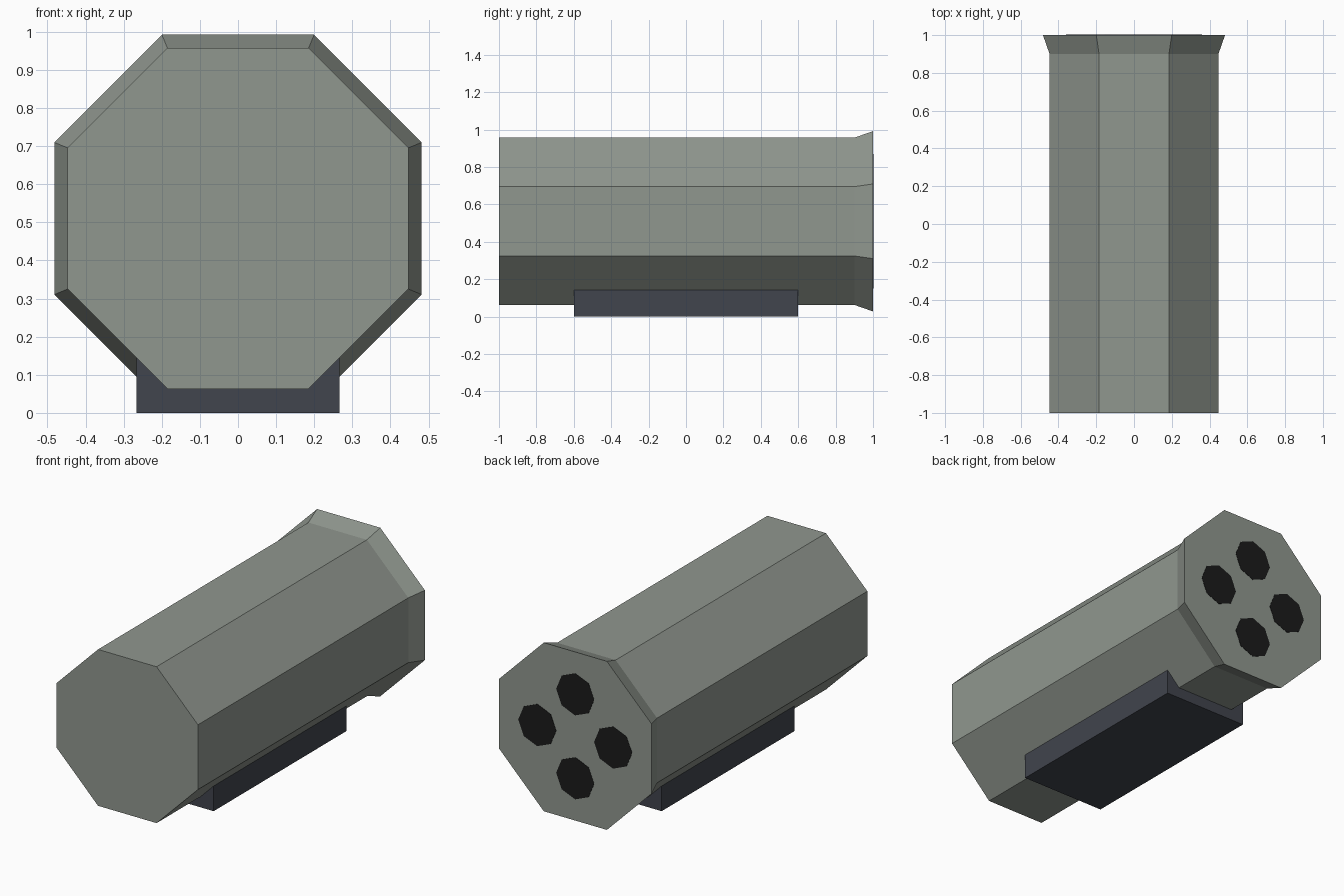
import bpy
import bmesh
from math import cos, sin, pi
from mathutils import Vector

default = bpy.data.objects.get("Cube")
if default:
    bpy.data.objects.remove(default)


def material(name, rgb):
    mat = bpy.data.materials.new(name)
    mat.use_nodes = True
    color = (*rgb, 1)
    mat.diffuse_color = color
    mat.node_tree.nodes["Principled BSDF"].inputs["Base Color"].default_value = color
    return mat


casing_green = material("casing grey green", (0.28, 0.31, 0.275))
mount_slate = material("mount slate", (0.052, 0.058, 0.074))
tube_black = material("tube black", (0.011, 0.011, 0.011))


def octagon_loft(name, sections, center, mat, turn=0.0):
    """Loft octagons along y; sections are (y, corner radius)."""
    bm = bmesh.new()
    rings = []
    for y, r in sections:
        angles = [turn + i * pi / 4 for i in range(8)]
        rings.append([bm.verts.new((center[0] + r * cos(a), y, center[1] + r * sin(a)))
                      for a in angles])
    for a, b in zip(rings, rings[1:]):
        for i in range(8):
            j = (i + 1) % 8
            bm.faces.new((a[i], a[j], b[j], b[i]))
    bm.faces.new(rings[0])
    bm.faces.new(rings[-1])
    bmesh.ops.recalc_face_normals(bm, faces=bm.faces)
    mesh = bpy.data.meshes.new(name)
    bm.to_mesh(mesh)
    bm.free()
    mesh.materials.append(mat)
    obj = bpy.data.objects.new(name, mesh)
    bpy.context.collection.objects.link(obj)
    return obj


AXIS_Z = 0.51
TO_CORNER = 1 / cos(pi / 8)

# Octagonal casing with flared rear rim
octagon_loft("casing", [(-1, 0.447 * TO_CORNER), (0.9, 0.447 * TO_CORNER),
                        (1, 0.482 * TO_CORNER)], (0, AXIS_Z), casing_green, pi / 8)

# Four dark tube openings on the rear face
for side, dx, dz in (("top", 0, 1), ("bottom", 0, -1), ("left", 1, 0), ("right", -1, 0)):
    octagon_loft(side + "_tube_opening", [(0.998, 0.12), (1.002, 0.12)],
                 (0.24 * dx, AXIS_Z + 0.24 * dz), tube_black)

# Mounting block underneath
bpy.ops.mesh.primitive_cube_add(size=1, location=(0, 0, 0.0725))
mount = bpy.context.object
mount.name = "mounting_block"
mount.scale = Vector((0.532, 1.2, 0.145))
mount.data.materials.append(mount_slate)
